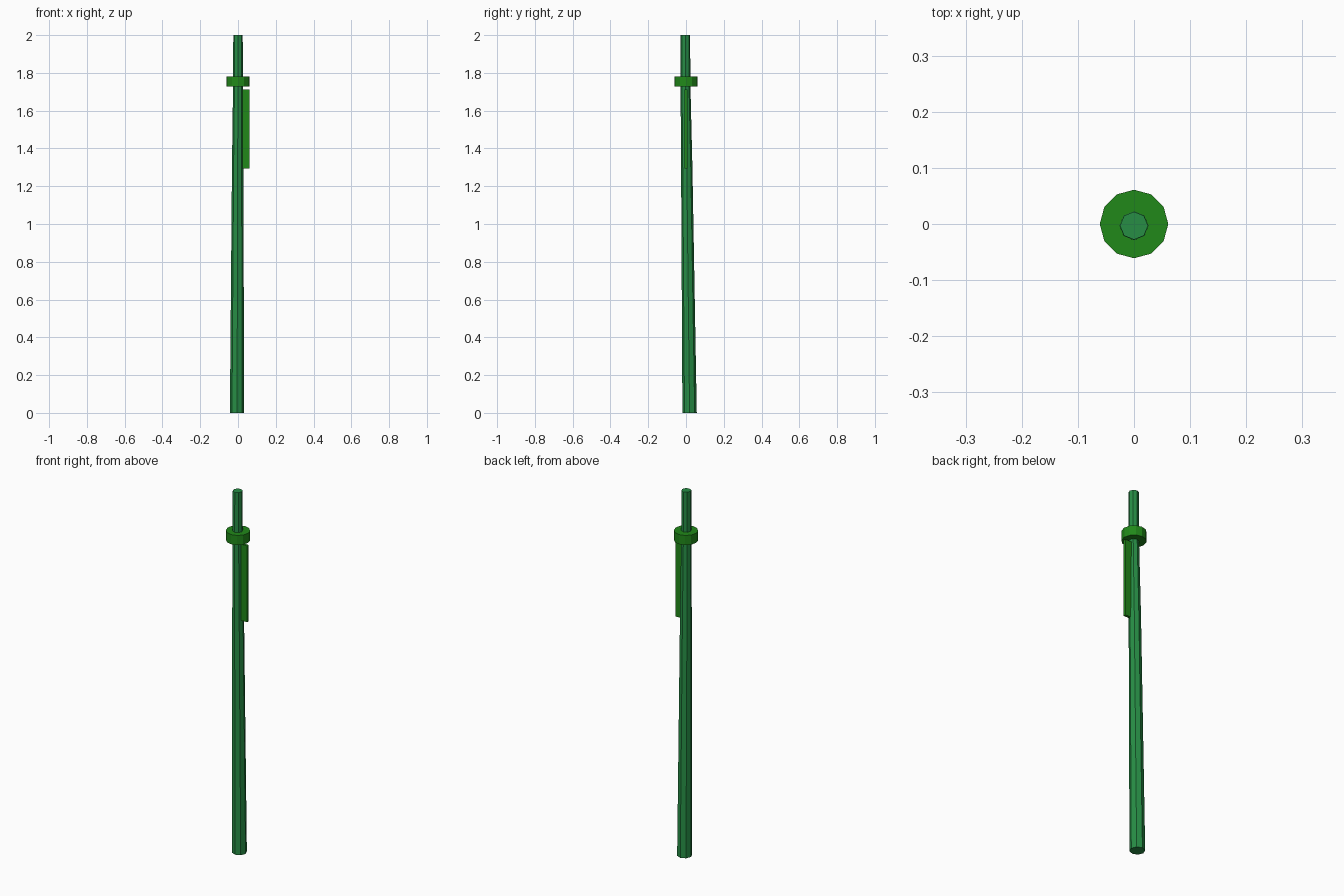
import bpy, bmesh, math

if "Cube" in bpy.data.objects:
    bpy.data.objects.remove(bpy.data.objects["Cube"])

def material(name, rgb):
    m = bpy.data.materials.new(name)
    m.diffuse_color = (*rgb, 1)
    m.use_nodes = True
    m.node_tree.nodes["Principled BSDF"].inputs["Base Color"].default_value = m.diffuse_color
    return m

def finish(name, bm, mat):
    bmesh.ops.recalc_face_normals(bm, faces=bm.faces)
    me = bpy.data.meshes.new(name)
    bm.to_mesh(me)
    bm.free()
    me.materials.append(mat)
    ob = bpy.data.objects.new(name, me)
    bpy.context.collection.objects.link(ob)
    return ob

def loft(name, sections, sides, mat):
    """Capped solid through round sections (x, y, z, radius)."""
    bm = bmesh.new()
    rings = []
    for x, y, z, r in sections:
        rings.append([bm.verts.new((x + r * math.cos(2 * math.pi * i / sides),
                                    y + r * math.sin(2 * math.pi * i / sides), z))
                      for i in range(sides)])
    for a, b in zip(rings, rings[1:]):
        for i in range(sides):
            j = (i + 1) % sides
            bm.faces.new((a[i], a[j], b[j], b[i]))
    bm.faces.new(rings[0])
    bm.faces.new(rings[-1])
    return finish(name, bm, mat)

shaft_green = material("shaft_green", (0.02, 0.27, 0.06))
leaf_green = material("leaf_green", (0.015, 0.25, 0.01))

# Slightly leaning, tapered shaft
loft("shaft", [(-0.005, 0.019, 0, 0.038), (-0.002, 0.004, 1.3, 0.030),
               (0, -0.003, 1.75, 0.026), (0, -0.003, 2.0, 0.025)], 8, shaft_green)

# Disc collar near the top
loft("collar", [(0, 0, 1.727, 0.061), (0, 0, 1.78, 0.061)], 12, leaf_green)

# Thin fin along the right side, below the collar
bm = bmesh.new()
bmesh.ops.create_cube(bm, size=1)
bmesh.ops.scale(bm, vec=(0.05, 0.014, 0.42), verts=bm.verts)
bmesh.ops.translate(bm, vec=(0.035, 0, 1.503), verts=bm.verts)
finish("fin", bm, leaf_green)
